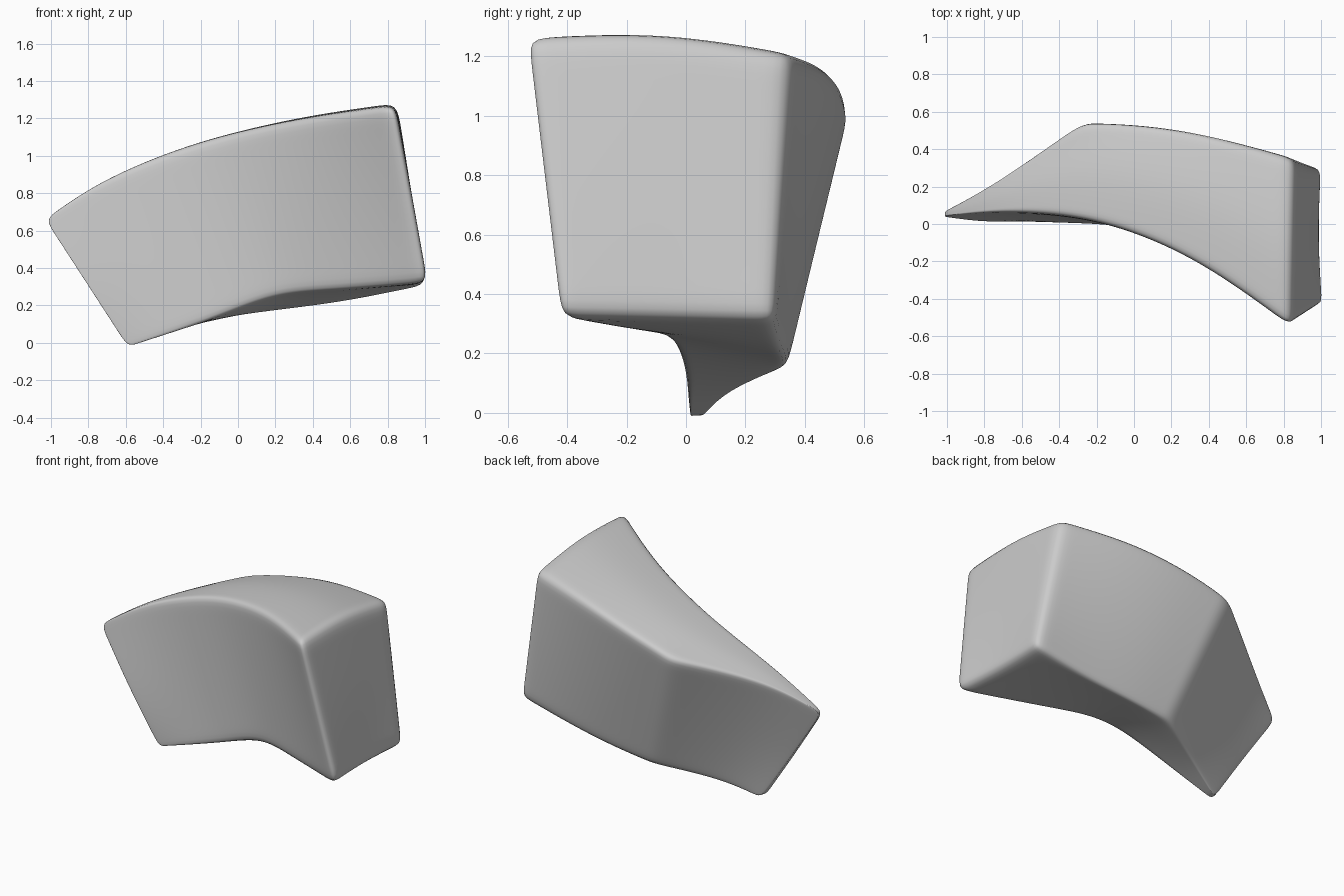
import bpy, bmesh
from mathutils import Vector

cube = bpy.data.objects.get("Cube")
if cube:
    bpy.data.objects.remove(cube, do_unlink=True)

stone = bpy.data.materials.new("plain grey")
stone.use_nodes = True
GREY = (0.6, 0.6, 0.6, 1)
stone.diffuse_color = GREY
stone.node_tree.nodes["Principled BSDF"].inputs["Base Color"].default_value = GREY

# Stations from the thin tip to the broad end:
# front top, front bottom, back bottom, back top
STATIONS = [
    ((-1.03, .04, .66), (-.59, .015, -.02), (-.58, .05, -.02), (-1.03, .06, .66)),
    ((-.75, .07, .86), (-.38, .005, .045), (-.36, .14, .075), (-.75, .21, .85)),
    ((-.35, .05, 1.03), (-.1, -.005, .14), (.01, .34, .15), (-.28, .55, 1.0)),
    ((0, -.04, 1.13), (.2, -.05, .27), (.3, .34, .18), (.05, .54, 1.09)),
    ((.4, -.23, 1.21), (.5, -.19, .28), (.6, .32, .22), (.42, .48, 1.17)),
    ((.84, -.56, 1.27), (1.02, -.44, .32), (1.01, .3, .31), (.86, .35, 1.21)),
]
CROWN = .06          # rise of the top, as a share of its depth
EDGE = .5            # crease of the rounded long edges
END = .47            # crease around the two ends
RIDGE = .45          # crease of the upright ridge on the back
DENT = .025          # hollow of the broad end

bm = bmesh.new()
crease = bm.edges.layers.float.new("crease_edge")

# Rings of corners and side midpoints
rings = []
for corners in STATIONS:
    pts = [Vector(c) for c in corners]
    ring = []
    for i, p in enumerate(pts):
        q = pts[(i + 1) % 4]
        mid = (p + q) / 2
        if i == 3:
            mid.z += CROWN * (p - q).length
        ring += [bm.verts.new(p), bm.verts.new(mid)]
    rings.append(ring)

# The tip bows forward, the broad end is slightly hollow along its foot
for i in (1, 5):
    rings[0][i].co.y -= .02
rings[-1][3].co.x -= DENT

# Skin between the rings
for a, b in zip(rings, rings[1:]):
    for i in range(8):
        j = (i + 1) % 8
        bm.faces.new((a[i], a[j], b[j], b[i]))

# End caps, four quads each
for ring in (rings[0], rings[-1]):
    centre = bm.verts.new((ring[1].co + ring[5].co) / 2)
    for i in range(0, 8, 2):
        bm.faces.new((centre, ring[i - 1], ring[i], ring[i + 1]))
bmesh.ops.recalc_face_normals(bm, faces=bm.faces)


def sharpen(a, b, amount):
    bm.edges.get((a, b))[crease] = amount


# Long edges, end outlines and the upright ridge on the back
for a, b in zip(rings, rings[1:]):
    for i in range(0, 8, 2):
        sharpen(a[i], b[i], EDGE)
for ring in (rings[0], rings[-1]):
    for i in range(8):
        sharpen(ring[i - 1], ring[i], END)
for i in (4, 5):
    sharpen(rings[2][i], rings[2][i + 1], RIDGE)

mesh = bpy.data.meshes.new("curved_wedge")
bm.to_mesh(mesh)
bm.free()
mesh.materials.append(stone)
wedge = bpy.data.objects.new("curved_wedge", mesh)
bpy.context.collection.objects.link(wedge)
for poly in mesh.polygons:
    poly.use_smooth = True

rounding = wedge.modifiers.new("rounding", 'SUBSURF')
rounding.levels = rounding.render_levels = 4
